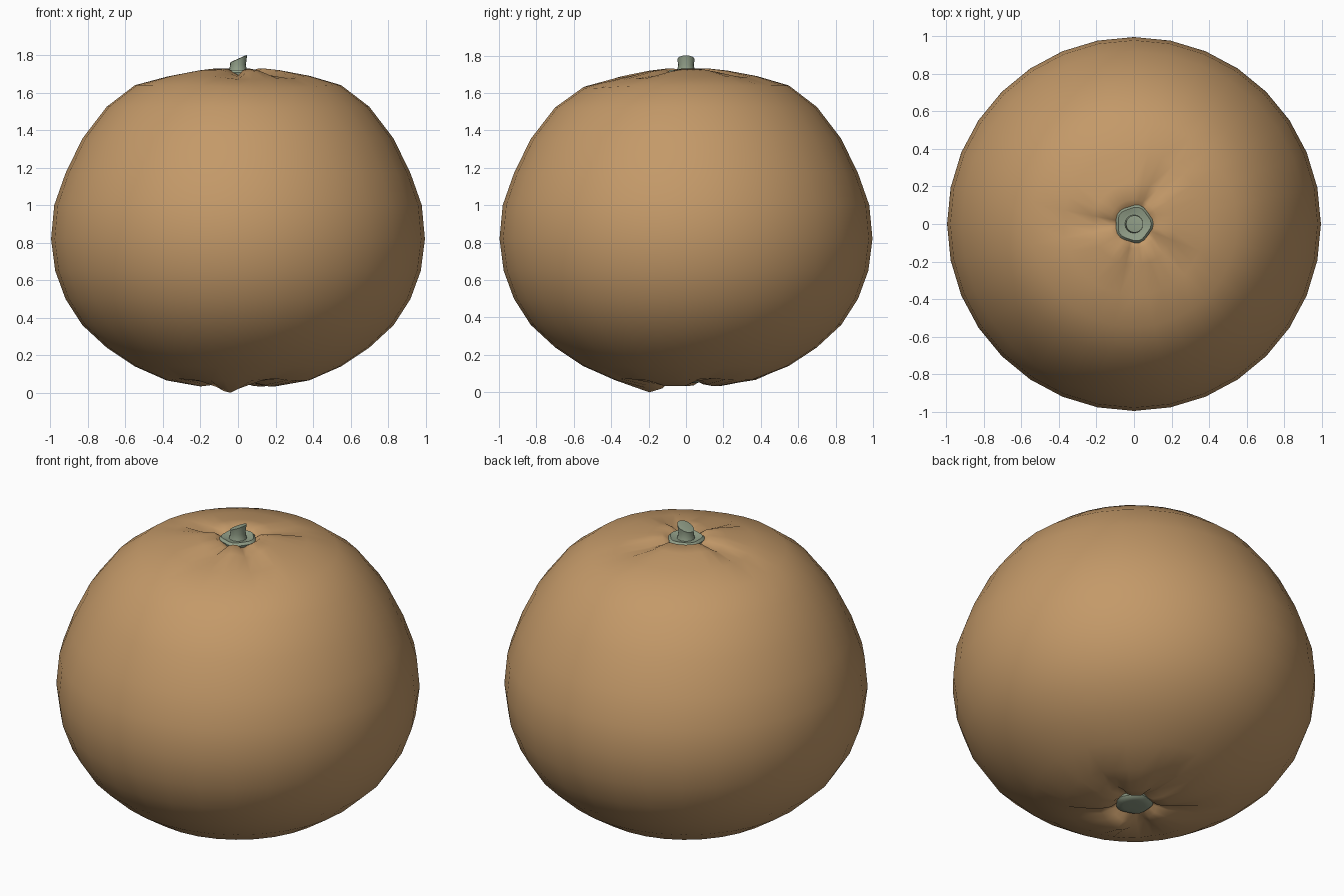
import bpy, bmesh, math

if "Cube" in bpy.data.objects:
    bpy.data.objects.remove(bpy.data.objects["Cube"])

def material(name, rgb):
    m = bpy.data.materials.new(name)
    m.diffuse_color = (*rgb, 1)
    m.use_nodes = True
    m.node_tree.nodes["Principled BSDF"].inputs["Base Color"].default_value = m.diffuse_color
    return m

def bump(angle, centre, width):
    d = (angle - math.radians(centre) + math.pi) % (2 * math.pi) - math.pi
    return math.exp(-(d / width) ** 2)

def lathe(name, profile, sides, mat, shift=None, sharp=40):
    """Revolve (radius, height) points, capping both ends; shift adjusts each vertex."""
    bm = bmesh.new()
    rings = []
    for r, z in profile:
        ring = []
        for i in range(sides):
            a = 2 * math.pi * i / sides
            p = (r * math.cos(a), r * math.sin(a), z)
            ring.append(bm.verts.new(shift(p, r, a) if shift else p))
        rings.append(ring)
    for lo, hi in zip(rings, rings[1:]):
        for i in range(sides):
            j = (i + 1) % sides
            bm.faces.new((lo[i], lo[j], hi[j], hi[i]))
    bm.faces.new(rings[0][::-1])
    bm.faces.new(rings[-1])
    me = bpy.data.meshes.new(name)
    bm.to_mesh(me)
    bm.free()
    me.materials.append(mat)
    ob = bpy.data.objects.new(name, me)
    bpy.context.collection.objects.link(ob)
    bpy.context.view_layer.objects.active = ob
    ob.select_set(True)
    bpy.ops.object.shade_smooth_by_angle(angle=math.radians(sharp))
    ob.select_set(False)
    return ob

peel = material("peel", (0.55, 0.32, 0.14))
green = material("stem_green", (0.29, 0.35, 0.25))

# Fruit skin, with radial creases fading away from both poles
def crease(p, r, a):
    x, y, z = p
    fade = math.exp(-((r - 0.13) / 0.2) ** 2) if r > 0.1 else 0.35
    if z > 1.2:
        z -= fade * 0.04 * sum(bump(a, c, 0.2) for c in (60, 180, 268, 322))
        if r > 0.2:
            z -= 0.02 * bump(a, 290, 0.5) * math.exp(-((r - 0.45) / 0.2) ** 2)
    elif z < 0.4:
        z += fade * 0.045 * sum(bump(a, c, 0.2) for c in (20, 85, 150, 215, 300))
        # Pointed lump under the front
        z -= 0.035 * bump(a, 256, 0.25) * math.exp(-((r - 0.19) / 0.09) ** 2)
    return x, y, z

lathe("fruit_body", [
    (0.05, 0.09), (0.09, 0.075), (0.13, 0.042), (0.20, 0.033), (0.38, 0.065),
    (0.55, 0.14), (0.70, 0.24), (0.83, 0.36), (0.92, 0.50), (0.975, 0.65),
    (0.997, 0.82), (0.98, 1.00), (0.92, 1.17), (0.83, 1.355), (0.70, 1.525),
    (0.55, 1.64), (0.38, 1.69), (0.22, 1.72), (0.13, 1.73), (0.10, 1.708),
    (0.05, 1.68)], 32, peel, crease, 80)

# Top calyx disc with a wavy rim
def wavy(p, r, a):
    k = 1 + 0.05 * math.cos(5 * a) if r > 0.08 else 1
    return p[0] * k, p[1] * k, p[2]

lathe("top_calyx", [(0.06, 1.67), (0.095, 1.69), (0.10, 1.708), (0.088, 1.722),
                    (0.065, 1.716), (0.045, 1.712)], 24, green, wavy)

# Short stem, cut at a slant
def slant(p, r, a):
    x, y, z = p
    return (x + 0.003, y, z + 0.45 * x) if z > 1.77 else p

lathe("stem", [(0.056, 1.69), (0.046, 1.722), (0.042, 1.75), (0.046, 1.78),
               (0.034, 1.782)], 16, green, slant)

# Small closed button underneath
lathe("bottom_button", [(0.02, 0.05), (0.06, 0.05), (0.088, 0.054), (0.10, 0.066),
                        (0.09, 0.085)], 24, green, wavy)
